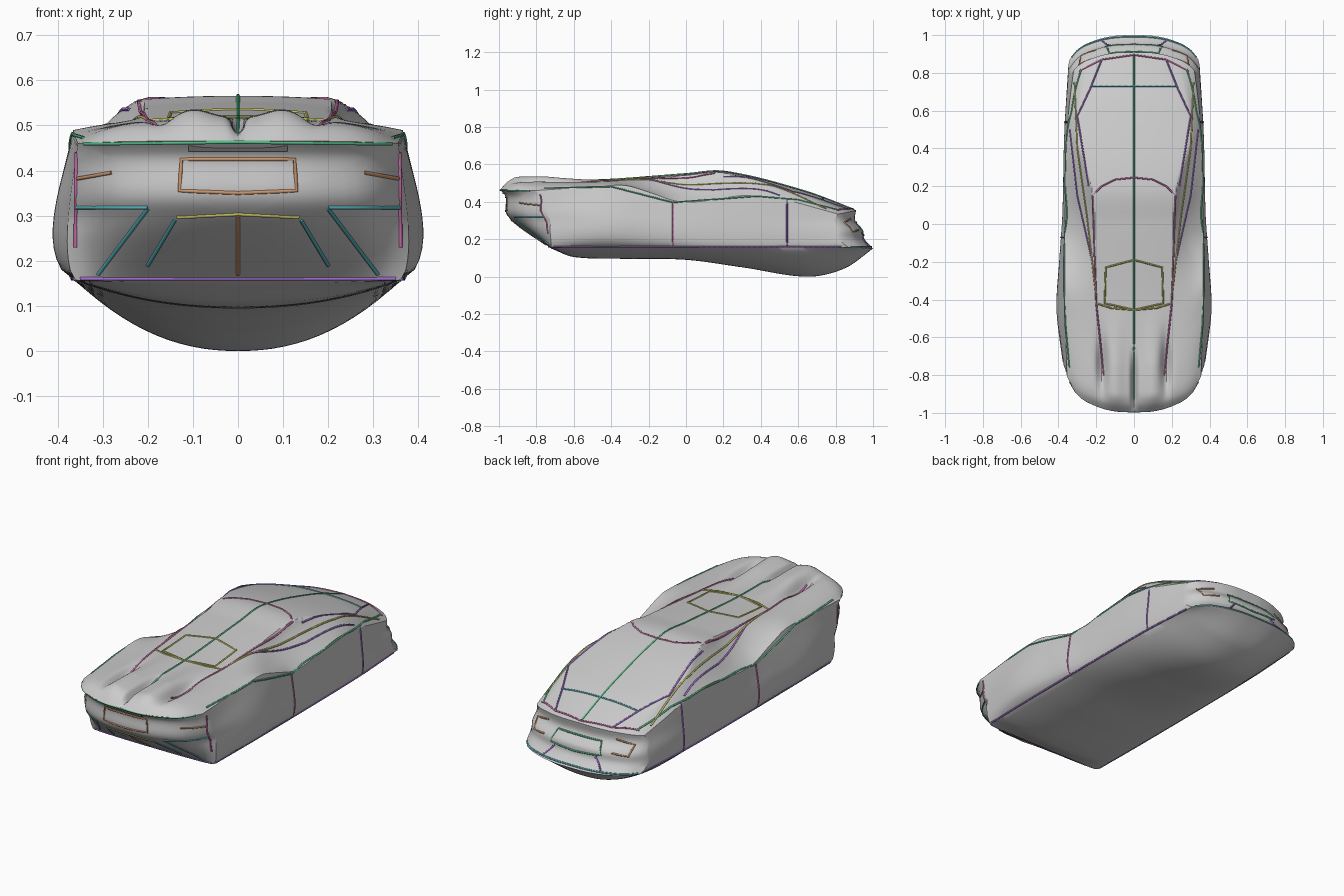
import bpy, bmesh, math
from mathutils import Vector
from mathutils.bvhtree import BVHTree

if "Cube" in bpy.data.objects:
    bpy.data.objects.remove(bpy.data.objects["Cube"])


def curve(table, v):
    """Smooth interpolation through (position, value) pairs."""
    if v <= table[0][0]:
        return table[0][1]
    for i in range(len(table) - 1):
        (a, fa), (b, fb) = table[i], table[i + 1]
        if v <= b:
            p, q = table[max(i - 1, 0)], table[min(i + 2, len(table) - 1)]
            h, u = b - a, (v - a) / (b - a)
            ma, mb = (fb - p[1]) / (b - p[0]) * h, (q[1] - fa) / (q[0] - a) * h
            return ((2*u**3 - 3*u*u + 1) * fa + (u**3 - 2*u*u + u) * ma
                    + (3*u*u - 2*u**3) * fb + (u**3 - u*u) * mb)
    return table[-1][1]


# Length tables of the body (position along y, value)
TOP = [(-1, .465), (-.96, .5), (-.9, .517), (-.6, .515), (-.4, .52), (0, .55), (.2, .563), (.6, .468), (.91, .355)]
BELT = [(-1, .46), (-.6, .482), (-.4, .485), (-.07, .40), (.38, .435), (.6, .415), (.91, .335)]
BELLY = [(-.72, .15), (-.6, .105), (-.3, .095), (0, .09), (.3, .05), (.65, 0), (.85, .045), (1, .15)]
ROOF_X = [(-1, .17), (-.8, .17), (-.4, .2), (.15, .22), (.5, .3), (.7, .28), (.91, .22)]
BELT_X = [(-1, .355), (-.5, .365), (.4, .36), (.7, .345), (.91, .32)]
SILL_X = [(-1, .36), (0, .365), (.54, .36), (.91, .34)]
BULGE = [(-1, .02), (-.65, .048), (-.3, .03), (0, .014), (.5, .01), (.91, .012)]
POWER = [(-1, 2.2), (-.5, 2), (-.1, .8), (.3, .85), (.6, 1.2), (.91, 1.5)]
# Nose and tail shapes by height, and their rounding by width
NOSE = [(.15, -.72), (.32, -.95), (.43, -.965), (.465, -.995)]
TAIL = [(.15, 1), (.2, .955), (.25, .945), (.3, .905), (.36, .91)]
ROUND = [(0, 0), (.1, .004), (.2, .03), (.3, .09), (.37, .21)]


def nose_y(x, z):
    return curve(NOSE, z) + curve(ROUND, abs(x)) * min(1, max(0, (z - .15) / .15))


def tail_y(x, z):
    return curve(TAIL, z) - curve(ROUND, abs(x)) * .8


def half_section(t):
    y, yb = -1 + 1.91 * t, -.72 + 1.72 * t
    xs, xb, xr = curve(SILL_X, y), curve(BELT_X, y), curve(ROOF_X, y)
    top, belt, belly = curve(TOP, y), curve(BELT, y), curve(BELLY, yb)
    sill = .157
    pts = []
    for i in range(14):
        u = i / 14
        pts.append((xs * u, belly + (sill - belly) * u**2.2))
    for i in range(14):
        v = i / 14
        pts.append((xs + (xb - xs) * v + curve(BULGE, y) * math.sin(math.pi * v**.6), sill + (belt - sill) * v))
    fade = min(1, max(0, (y + 1) / .08))
    for i in range(45):
        x = xb * (1 - i / 44)
        edge = top - .008 * fade
        if x > xr:
            z = edge + (belt - edge) * ((x - xr) / (xb - xr))**curve(POWER, y)
        else:
            z = top + (edge - top) * (x / xr)**2
        # twin bonnet humps, side scoops and centre groove
        front = fade * min(1, max(0, (-.45 - y) / .3))
        z += .02 * front * math.exp(-((x - .1) / .05)**2)
        z -= .04 * fade * math.exp(-((x - .17) / .025)**2 - ((y + .76) / .13)**2)
        z -= .04 * fade * min(1, max(0, (-.65 - y) / .15)) * math.exp(-(x / .014)**2)
        pts.append((x, z))
    return pts


def ring(t, shrink=1):
    half = half_section(t)
    full = half + [(-x, z) for x, z in half[-2:0:-1]]
    mid, out = .3 if t < .5 else .25, []
    for x, z in full:
        x, z = x * shrink, mid + (z - mid) * shrink
        a, b = nose_y(x, z), tail_y(x, z)
        out.append((x, a + (b - a) * t, z))
    return out


# Body shell: lofted rings with shrinking rings closing nose and tail
N, C = 130, 14
rings = [ring(0, (i + .02) / C) for i in range(C)]
rings += [ring(i / N) for i in range(N + 1)]
rings += [ring(1, (i + .02) / C) for i in reversed(range(C))]
bm = bmesh.new()
loops = [[bm.verts.new(p) for p in r] for r in rings]
n = len(loops[0])
for a, b in zip(loops, loops[1:]):
    for i in range(n):
        bm.faces.new((a[i], a[(i + 1) % n], b[(i + 1) % n], b[i]))
bm.faces.new(loops[0])
bm.faces.new(loops[-1])
bmesh.ops.recalc_face_normals(bm, faces=bm.faces)
tree = BVHTree.FromBMesh(bm)
mesh = bpy.data.meshes.new("car_body")
bm.to_mesh(mesh)
bm.free()
body = bpy.data.objects.new("car_body", mesh)
bpy.context.collection.objects.link(body)
bpy.context.view_layer.objects.active = body
body.select_set(True)
bpy.ops.object.shade_smooth_by_angle(angle=math.radians(32))

# Coloured seam tubes, projected on the body and mirrored
VIEWS = {"top": (lambda a, b: (a, b, 2), (0, 0, -1)), "side": (lambda a, b: (2, a, b), (-1, 0, 0)),
         "front": (lambda a, b: (a, -2, b), (0, 1, 0)), "rear": (lambda a, b: (a, 2, b), (0, -1, 0))}
COLORS = [(.1, .5, .25), (.6, .15, .4), (.5, .5, .12), (.1, .45, .5), (.35, .15, .6), (.6, .3, .15)]
mats = []
for i, c in enumerate(COLORS):
    m = bpy.data.materials.new(f"seam_colour_{i}")
    m.diffuse_color = (*c, 1)
    m.use_nodes = True
    m.node_tree.nodes["Principled BSDF"].inputs["Base Color"].default_value = m.diffuse_color
    mats.append(m)


def seam(name, view, color, pts):
    start, direction = VIEWS[view]
    path = []
    for (a, b), (c, d) in zip(pts, pts[1:]):
        k = max(2, int(math.hypot(c - a, d - b) / .03))
        for i in range(k + 1):
            u = i / k
            hit = tree.ray_cast(Vector(start(a + (c - a) * u, b + (d - b) * u)), Vector(direction))[0]
            if hit and (not path or (hit - path[-1]).length > .002):
                path.append(hit)
    cu = bpy.data.curves.new(name, 'CURVE')
    cu.dimensions, cu.bevel_depth, cu.bevel_resolution, cu.use_fill_caps = '3D', .0045, 1, True
    for side in (1, -1):
        sp = cu.splines.new('POLY')
        sp.points.add(len(path) - 1)
        for p, h in zip(sp.points, path):
            p.co = (h.x * side, h.y, h.z, 1)
    cu.materials.append(mats[color])
    bpy.context.collection.objects.link(bpy.data.objects.new(name, cu))


# Roof, bonnet and deck seams
seam("centre_seam", "top", 0, [(0, -.93), (0, .89)])
seam("roof_hatch", "top", 2, [(0, -.19), (.15, -.23), (.155, -.42), (0, -.455)])
seam("cabin_outline", "top", 1, [(.16, -.8), (.2, -.42), (.22, .15), (.17, .2), (.1, .235), (0, .245)])
seam("windscreen_edge", "top", 2, [(.2, -.42), (.12, -.445), (0, -.455)])
seam("pillar_seam", "top", 2, [(.2, -.38), (.25, .05), (.3, .4), (.315, .75)])
seam("window_seam", "top", 4, [(.22, -.2), (.3, .15), (.34, .5)])
seam("rear_window_side", "top", 4, [(.17, .87), (.23, .72), (.3, .57), (.24, .2)])
seam("deck_seam", "top", 3, [(0, .73), (.23, .73)])
seam("tail_arc", "top", 1, [(0, .895), (.17, .87), (.29, .81)])
# Side seams
seam("belt_line", "side", 0, [(-.76, .472), (-.4, .482), (-.07, .397), (.38, .431), (.6, .412), (.82, .355)])
seam("sill_line", "side", 4, [(-.71, .16), (.83, .16)])
seam("door_front_seam", "side", 1, [(-.07, .16), (-.07, .395)])
seam("door_rear_seam", "side", 4, [(.54, .16), (.54, .415)])
# Nose details
seam("front_plate_frame", "front", 5, [(0, .425), (.125, .425), (.13, .355), (0, .35)])
seam("nose_lip", "front", 0, [(0, .463), (.34, .459)])
seam("bumper_line", "front", 3, [(.2, .318), (.36, .318)])
seam("grille_top", "front", 2, [(0, .303), (.135, .296)])
seam("grille_centre", "front", 5, [(0, .17), (0, .3)])
seam("grille_inner_bar", "front", 3, [(.14, .29), (.2, .19)])
seam("grille_outer_bar", "front", 3, [(.2, .315), (.31, .17)])
seam("front_bottom_line", "front", 4, [(0, .16), (.35, .16)])
seam("front_lamp", "front", 5, [(.28, .395), (.355, .382)])
seam("front_corner", "front", 1, [(.36, .23), (.358, .44)])
# Tail details
seam("rear_bottom_line", "rear", 3, [(0, .16), (.33, .16)])
seam("rear_panel_frame", "rear", 0, [(0, .29), (.13, .29), (.15, .23), (0, .22)])
seam("rear_lamp", "rear", 5, [(.2, .31), (.29, .29), (.28, .24), (.2, .25)])
seam("diffuser_bar", "rear", 4, [(.12, .22), (.17, .165)])

# Dark intake slot under the bonnet lip
bpy.ops.mesh.primitive_cube_add(size=1, location=(0, -.965, .452))
slot = bpy.context.object
slot.name = "nose_intake"
slot.scale = (.22, .03, .02)
dark = bpy.data.materials.new("dark_grey")
dark.diffuse_color = (.12, .12, .12, 1)
dark.use_nodes = True
dark.node_tree.nodes["Principled BSDF"].inputs["Base Color"].default_value = dark.diffuse_color
slot.data.materials.append(dark)
